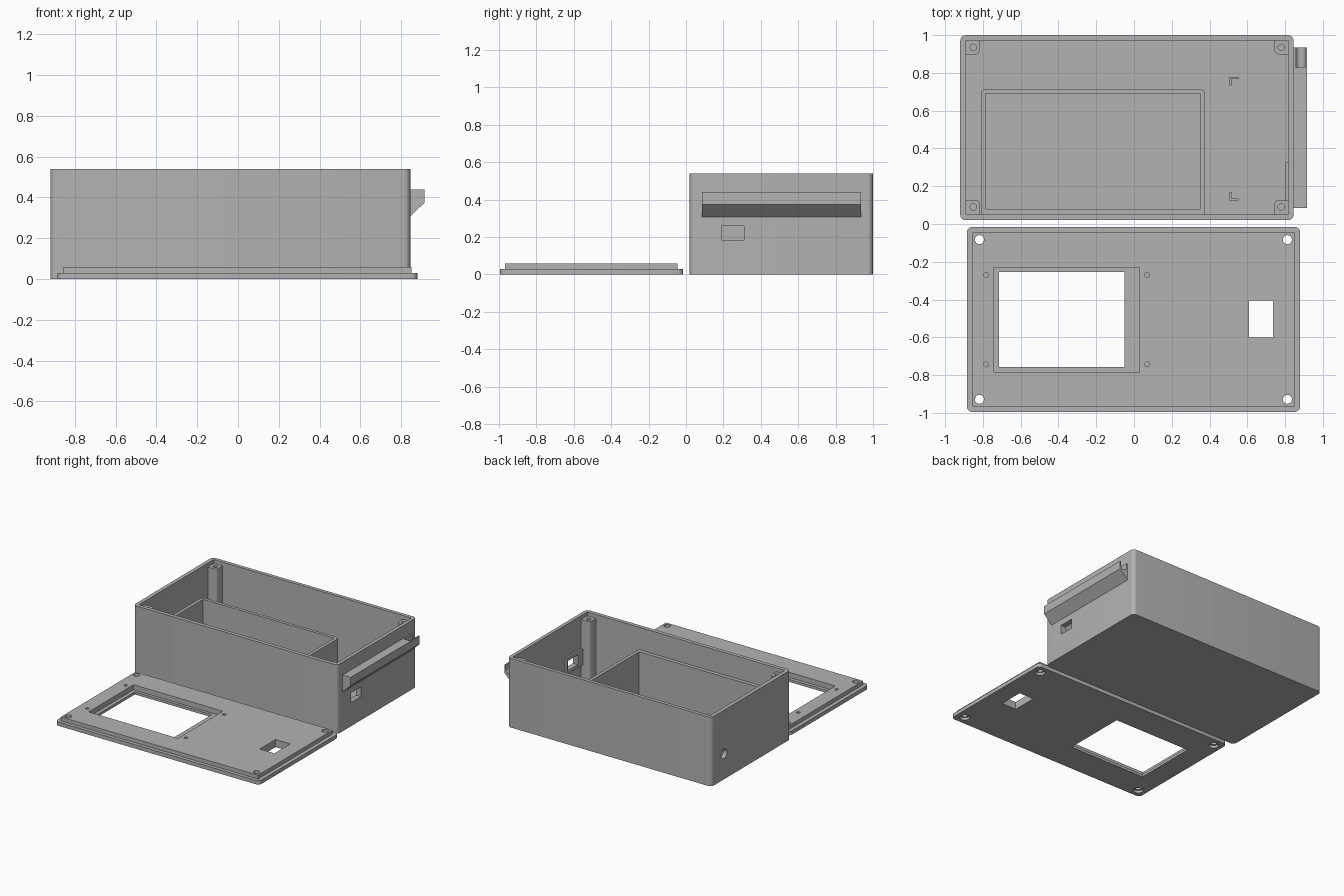
import bpy, bmesh, math
from mathutils import Matrix

if "Cube" in bpy.data.objects:
    bpy.data.objects.remove(bpy.data.objects["Cube"])

grey = bpy.data.materials.new("mid grey")
grey.diffuse_color = (0.45, 0.45, 0.45, 1)
grey.use_nodes = True
grey.node_tree.nodes["Principled BSDF"].inputs["Base Color"].default_value = grey.diffuse_color


def prism(name, pts, lo, hi, axis="z"):
    """Extrude a 2D outline; axis z uses (x, y), x uses (y, z), y uses (x, z)."""
    place = {"z": lambda a, b, t: (a, b, t),
             "x": lambda a, b, t: (t, a, b),
             "y": lambda a, b, t: (a, t, b)}[axis]
    bm = bmesh.new()
    low = [bm.verts.new(place(a, b, lo)) for a, b in pts]
    high = [bm.verts.new(place(a, b, hi)) for a, b in pts]
    bm.faces.new(low)
    bm.faces.new(high)
    n = len(pts)
    for i in range(n):
        j = (i + 1) % n
        bm.faces.new((low[i], low[j], high[j], high[i]))
    bmesh.ops.recalc_face_normals(bm, faces=bm.faces)
    me = bpy.data.meshes.new(name)
    bm.to_mesh(me)
    bm.free()
    me.materials.append(grey)
    ob = bpy.data.objects.new(name, me)
    bpy.context.collection.objects.link(ob)
    return ob


def rect(x0, x1, y0, y1, radii=(0, 0, 0, 0), seg=6):
    """Rectangle outline; radii for corners (x0,y0), (x1,y0), (x1,y1), (x0,y1)."""
    pts = []
    corners = ((x0, y0, 1, 1), (x1, y0, -1, 1), (x1, y1, -1, -1), (x0, y1, 1, -1))
    for k, (x, y, sx, sy) in enumerate(corners):
        r = radii[k]
        if r == 0:
            pts.append((x, y))
            continue
        for i in range(seg + 1):
            a = math.radians(180 + 90 * k + 90 * i / seg)
            pts.append((x + sx * r + r * math.cos(a), y + sy * r + r * math.sin(a)))
    return pts


def circle(x, y, r, seg=24):
    return [(x + r * math.cos(2 * math.pi * i / seg),
             y + r * math.sin(2 * math.pi * i / seg)) for i in range(seg)]


def cut(ob, pts, lo, hi, axis="z"):
    """Subtract an extruded outline from an object."""
    tool = prism("cutter", pts, lo, hi, axis)
    mod = ob.modifiers.new("cut", "BOOLEAN")
    mod.operation, mod.solver, mod.object = "DIFFERENCE", "EXACT", tool
    bpy.context.view_layer.objects.active = ob
    bpy.ops.object.modifier_apply(modifier=mod.name)
    bpy.data.objects.remove(tool)


R4 = (0.03,) * 4

# Box shell with socket opening and round cable hole
box = prism("box_shell", rect(-0.92, 0.845, 0.02, 1.0, R4), 0, 0.54)
cut(box, rect(-0.89, 0.818, 0.05, 0.972), 0.03, 0.7)
cut(box, rect(0.19, 0.31, 0.185, 0.26), 0.75, 0.9, "x")
cut(box, circle(0.845, 0.2, 0.036), -1.0, -0.85, "x")

# Thickened pad behind the socket opening
pad = prism("socket_pad", rect(0.12, 0.325, 0.16, 0.285), 0.803, 0.82, "x")
cut(pad, rect(0.19, 0.31, 0.185, 0.26), 0.75, 0.9, "x")

# Corner screw posts, rounded on the corner facing inward
for i, (x0, x1, y0, y1, hx, hy) in enumerate((
        (-0.892, -0.815, 0.048, 0.127, -0.851, 0.09),
        (0.742, 0.82, 0.048, 0.127, 0.779, 0.09),
        (0.742, 0.82, 0.898, 0.974, 0.779, 0.935),
        (-0.892, -0.815, 0.898, 0.974, -0.851, 0.935))):
    radii = [0, 0, 0, 0]
    radii[(i + 2) % 4] = 0.025
    post = prism("screw_post", rect(x0, x1, y0, y1, radii), 0.025, 0.51)
    cut(post, circle(hx, hy, 0.017, 16), 0.25, 0.6)

# Inner compartment walls
bay = prism("inner_compartment", rect(-0.81, 0.375, 0.045, 0.715, (0, 0, 0.025, 0.025)),
            0.025, 0.365)
cut(bay, rect(-0.785, 0.35, 0.08, 0.69), 0.0, 0.6)

# L-shaped board locators on the floor
for y, s in ((0.777, -1), (0.125, 1)):
    prism("board_locator", [(0.505, y), (0.553, y), (0.553, y + s * 0.01),
                            (0.515, y + s * 0.01), (0.515, y + s * 0.045),
                            (0.505, y + s * 0.045)], 0.025, 0.08)

# Side rail with a sloped underside and a round-bottomed groove at the back
rail = prism("side_rail", [(0.84, 0.44), (0.915, 0.44), (0.915, 0.375),
                           (0.845, 0.307), (0.84, 0.307)], 0.085, 0.935, "y")
groove = [(0.857, 0.5)] + [(0.881 + 0.024 * math.cos(a), 0.405 + 0.024 * math.sin(a))
                           for a in (math.pi * (1 + i / 12) for i in range(13))] + [(0.905, 0.5)]
cut(rail, groove, 0.828, 1.0, "y")

# Lid plate and raised lip as one stepped solid
lid = prism("lid", rect(-0.885, 0.88, -0.995, -0.015, R4), 0, 0.03)
lip = prism("lip", rect(-0.855, 0.85, -0.967, -0.045), 0.01, 0.06)
mod = lid.modifiers.new("join", "BOOLEAN")
mod.operation, mod.solver, mod.object = "UNION", "EXACT", lip
bpy.context.view_layer.objects.active = lid
bpy.ops.object.modifier_apply(modifier=mod.name)
bpy.data.objects.remove(lip)

# Display recess and window, switch opening
cut(lid, rect(-0.742, 0.03, -0.785, -0.23), 0.02, 0.2)
cut(lid, rect(-0.715, -0.05, -0.758, -0.253), -0.1, 0.2)
cut(lid, rect(0.608, 0.735, -0.6, -0.405), -0.1, 0.2)

# Corner screw holes, counterbored from below, and blind display holes
for x in (-0.818, 0.812):
    for y in (-0.083, -0.928):
        cut(lid, circle(x, y, 0.024), -0.1, 0.2)
        cut(lid, circle(x, y, 0.036), -0.1, 0.02)
for x in (-0.782, 0.07):
    for y in (-0.27, -0.743):
        cut(lid, circle(x, y, 0.013, 16), 0.025, 0.2)

# Smooth the rounded corners and holes, keep edges sharp
for ob in bpy.context.collection.objects:
    ob.select_set(True)
bpy.context.view_layer.objects.active = box
bpy.ops.object.shade_smooth_by_angle(angle=math.radians(30))
